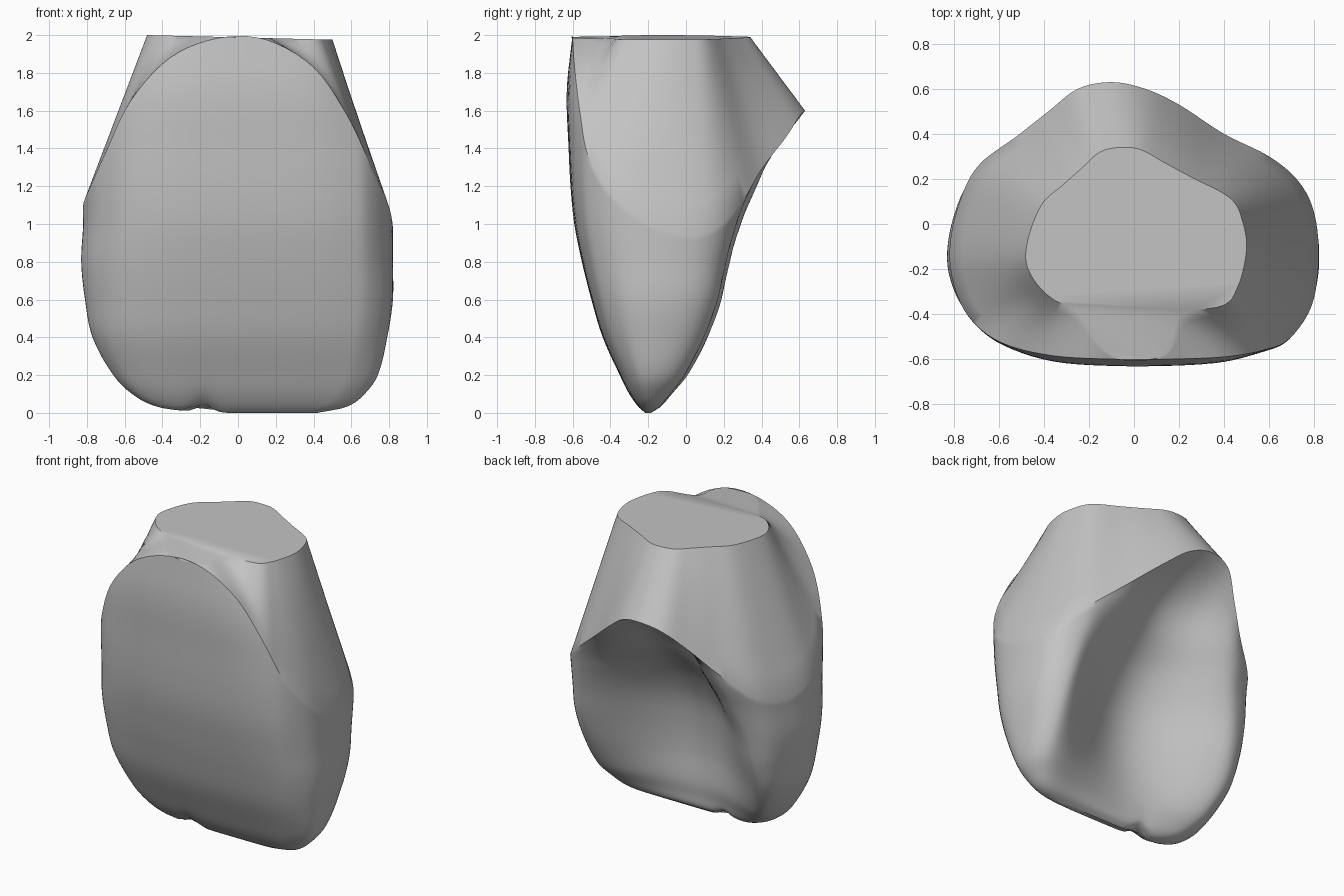
import bpy, bmesh, math

if "Cube" in bpy.data.objects:
    bpy.data.objects.remove(bpy.data.objects["Cube"], do_unlink=True)

# Margin ridge (x, y, z) and matching rim of the flat top (x, y), from the front round through +x
RINGS = [
    (-.1, -.6, 1.985, -.1, -.59), (.15, -.6, 1.975, .14, -.58),
    (.4, -.59, 1.83, .2, -.41), (.575, -.56, 1.58, .4, -.36),
    (.69, -.51, 1.34, .46, -.28), (.79, -.36, 1.12, .49, -.18),
    (.82, -.15, .98, .5, -.08), (.8, .05, .94, .48, .02),
    (.73, .19, 1, .45, .09), (.6, .3, 1.12, .39, .14),
    (.4, .4, 1.29, .27, .2), (.2, .53, 1.46, .14, .27),
    (.05, .6, 1.57, .03, .33), (-.1, .63, 1.6, -.06, .34),
    (-.25, .6, 1.56, -.15, .32), (-.38, .5, 1.43, -.23, .25),
    (-.52, .39, 1.27, -.32, .17), (-.7, .25, 1.1, -.4, .1),
    (-.79, .05, 1.05, -.45, 0), (-.82, -.15, 1.1, -.48, -.12),
    (-.78, -.33, 1.2, -.47, -.2), (-.7, -.45, 1.38, -.42, -.28),
    (-.57, -.535, 1.65, -.35, -.34), (-.36, -.585, 1.88, -.25, -.39),
]

# Crown profile: z, front y, back ridge y, hollow depth, -x width, +x width
PROFILE = [
    (0, -.215, -.185, 0, .22, .42), (.03, -.25, -.13, .02, .42, .57),
    (.1, -.3, -.06, .08, .56, .67), (.2, -.35, .03, .16, .66, .74),
    (.4, -.44, .14, .28, .77, .79), (.6, -.5, .21, .34, .81, .82),
    (.8, -.55, .25, .35, .83, .82), (1, -.59, .3, .33, .82, .82),
    (1.2, -.61, .36, .3, .82, .82), (1.4, -.62, .36, .3, .82, .82),
    (1.7, -.63, .36, .3, .82, .82), (2, -.6, .36, .3, .82, .82),
]
STEPS, LEVELS, NECK_LEVELS = 5, 44, 6
WIDEST, SIDE_Y = .82, -.15


def catmull(a, b, c, d, t):
    """Smooth curve between b and c, applied to each coordinate."""
    return tuple(q + t / 2 * (r - p + t * (2*p - 5*q + 4*r - s + t * (3*(q - r) + s - p)))
                 for p, q, r, s in zip(a, b, c, d))


def smooth_ring(points):
    n = len(points)
    return [catmull(points[i - 1], points[i], points[(i + 1) % n], points[(i + 2) % n], k / STEPS)
            for i in range(n) for k in range(STEPS)]


def slope(i, column):
    """Gentle slope of a profile column at row i, for uneven spacing."""
    low, high = PROFILE[max(i - 1, 0)], PROFILE[min(i + 1, len(PROFILE) - 1)]
    return (high[column] - low[column]) / (high[0] - low[0])


def profile_at(z):
    z = min(max(z, 0), 2)
    i = next(k for k in range(len(PROFILE) - 1) if z <= PROFILE[k + 1][0])
    low, high = PROFILE[i], PROFILE[i + 1]
    h = high[0] - low[0]
    t = (z - low[0]) / h
    blend = t * t * (3 - 2 * t)
    return [low[c] + (high[c] - low[c]) * blend
            + h * t * (1 - t) * ((1 - t) * slope(i, c) - t * slope(i + 1, c))
            for c in range(1, len(low))]


def section_y(mx, my, z):
    """Depth of the crown surface under one margin point at height z."""
    front, ridge, hollow, _, _ = profile_at(z)
    mid = -.2 + .05 * min(z, 1)
    if my < SIDE_Y:
        return mid + (front - mid) * (SIDE_Y - my) / .45
    reach = (my - SIDE_Y) / .4
    reach /= (1 + reach ** 6) ** (1 / 6)
    # hollow between the two side ridges, wider towards the biting edge
    half_width = (.78 if mx > 0 else .74) - .18 * min(z, 1)
    dip = max(0, 1 - (mx / half_width) ** 2) ** 1.5
    return mid + (ridge - mid) * reach - hollow * dip


def crown_point(mx, my, mz, t):
    z = mz * (1 - t) ** 1.4
    _, _, _, left, right = profile_at(z)
    x = mx / WIDEST * (right if mx > 0 else left)
    overhang = (my - section_y(mx, my, mz)) * math.exp(-(mz - z) / .25)
    y = section_y(mx, my, z) + overhang * (1 - t)
    # small notch in the biting edge
    z += .04 * math.exp(-((x + .18) / .06) ** 2) * math.exp(-z / .1)
    return x, y, z


def neck_point(p, t):
    mx, my, mz, tx, ty = p
    top = 1.988 - .025 * tx
    return mx + (tx - mx) * t, my + (ty - my) * t, mz + (top - mz) * t


# Loft the neck down to the margin, then the crown down to the biting edge
columns = smooth_ring(RINGS)
bm = bmesh.new()
loops = [[bm.verts.new(neck_point(p, 1 - k / NECK_LEVELS)) for p in columns]
         for k in range(NECK_LEVELS)]
loops += [[bm.verts.new(crown_point(*p[:3], k / LEVELS)) for p in columns]
          for k in range(LEVELS + 1)]
for upper, lower in zip(loops, loops[1:]):
    for i in range(len(columns)):
        j = (i + 1) % len(columns)
        bm.faces.new((upper[i], lower[i], lower[j], upper[j]))
bm.faces.new(loops[0])
bm.faces.new(loops[-1][::-1])
bmesh.ops.recalc_face_normals(bm, faces=bm.faces)
mesh = bpy.data.meshes.new("tooth_crown")
bm.to_mesh(mesh)
bm.free()

# One plain grey
grey = bpy.data.materials.new("plain grey")
grey.use_nodes = True
grey.diffuse_color = (.55, .55, .55, 1)
grey.node_tree.nodes["Principled BSDF"].inputs["Base Color"].default_value = (.55, .55, .55, 1)
mesh.materials.append(grey)

crown = bpy.data.objects.new("tooth_crown", mesh)
bpy.context.collection.objects.link(crown)
bpy.ops.object.select_all(action="DESELECT")
crown.select_set(True)
bpy.context.view_layer.objects.active = crown
bpy.ops.object.shade_smooth_by_angle(angle=math.radians(42))
